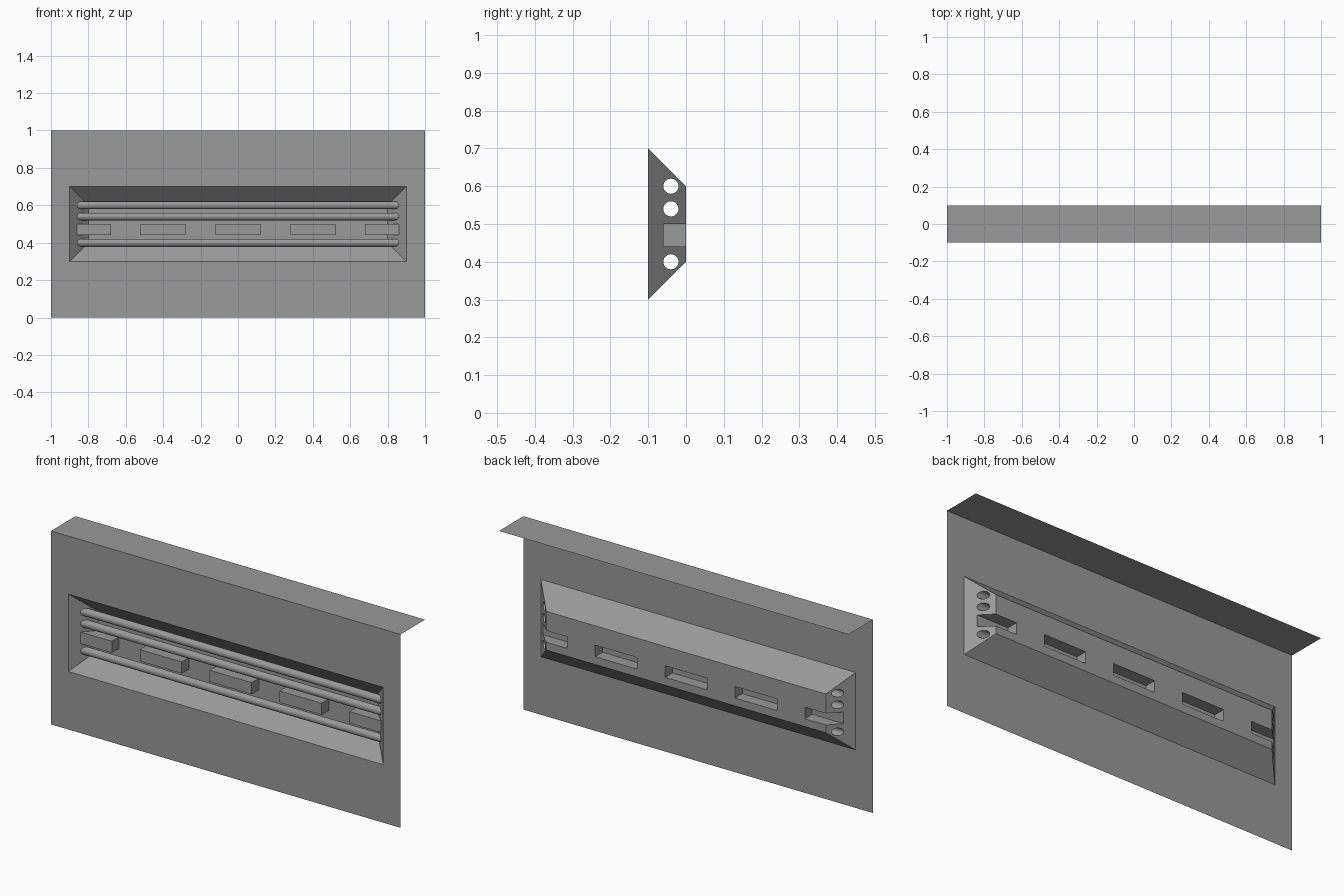
import bpy, bmesh, math
from mathutils import Matrix

if "Cube" in bpy.data.objects:
    bpy.data.objects.remove(bpy.data.objects["Cube"])

FRONT = -0.1

# Dark grey finish shared by all parts
grey = bpy.data.materials.new("dark_grey")
grey.diffuse_color = (0.32, 0.32, 0.32, 1)
grey.use_nodes = True
grey.node_tree.nodes["Principled BSDF"].inputs["Base Color"].default_value = grey.diffuse_color


def make_object(name, bm):
    mesh = bpy.data.meshes.new(name)
    bm.to_mesh(mesh)
    bm.free()
    mesh.materials.append(grey)
    obj = bpy.data.objects.new(name, mesh)
    bpy.context.collection.objects.link(obj)
    return obj


def rect(bm, x, z0, z1, y):
    return [bm.verts.new(p) for p in ((-x, y, z0), (x, y, z0), (x, y, z1), (-x, y, z1))]


def ring(bm, a, b):
    for i in range(4):
        j = (i + 1) % 4
        bm.faces.new((a[i], a[j], b[j], b[i]))


# Front panel sheet with a window, and the top flange folded back
bm = bmesh.new()
outer = rect(bm, 1.0, 0.0, 1.0, FRONT)
ring(bm, outer, rect(bm, 0.9, 0.3, 0.7, FRONT))
back = [bm.verts.new((x, 0.1, 1.0)) for x in (1, -1)]
bm.faces.new((outer[3], outer[2], back[0], back[1]))
make_object("front_panel", bm)

# Tapered recess, first as a closed volume
bm = bmesh.new()
mouth = rect(bm, 0.9, 0.3, 0.7, FRONT)
floor = rect(bm, 0.8, 0.4, 0.6, 0.0)
ring(bm, mouth, floor)
bm.faces.new(mouth)
bm.faces.new(floor)
bmesh.ops.recalc_face_normals(bm, faces=bm.faces)
recess = make_object("recess_with_rails_and_blocks", bm)

# Three hollow rails running end to end, and five blocks open at the back
bm = bmesh.new()
for z in (0.4, 0.54, 0.6):
    bmesh.ops.create_cone(
        bm, cap_ends=True, segments=32, radius1=0.02, radius2=0.02, depth=2.0,
        matrix=Matrix.Translation((0, -0.04, z)) @ Matrix.Rotation(math.pi / 2, 4, 'Y'))
for i in range(-2, 3):
    bmesh.ops.create_cube(
        bm, size=1.0,
        matrix=Matrix.Translation((0.4 * i, 0.0, 0.47)) @ Matrix.Diagonal((0.24, 0.12, 0.06, 1)))
cutter = make_object("rail_and_block_cutter", bm)
cutter.hide_render = True

# Carve the rails and blocks out of the recess volume
mod = recess.modifiers.new("carve", 'BOOLEAN')
mod.operation = 'DIFFERENCE'
mod.solver = 'EXACT'
mod.object = cutter
bpy.context.view_layer.objects.active = recess
recess.select_set(True)
bpy.ops.object.modifier_apply(modifier=mod.name)
bpy.data.objects.remove(cutter)

# Open the mouth and turn the shell to face the viewer
bm = bmesh.new()
bm.from_mesh(recess.data)
lid = [f for f in bm.faces if all(abs(v.co.y - FRONT) < 1e-4 for v in f.verts)]
bmesh.ops.delete(bm, geom=lid, context='FACES')
bmesh.ops.reverse_faces(bm, faces=bm.faces)
bm.to_mesh(recess.data)
bm.free()
bpy.ops.object.shade_smooth_by_angle(angle=math.radians(30))
